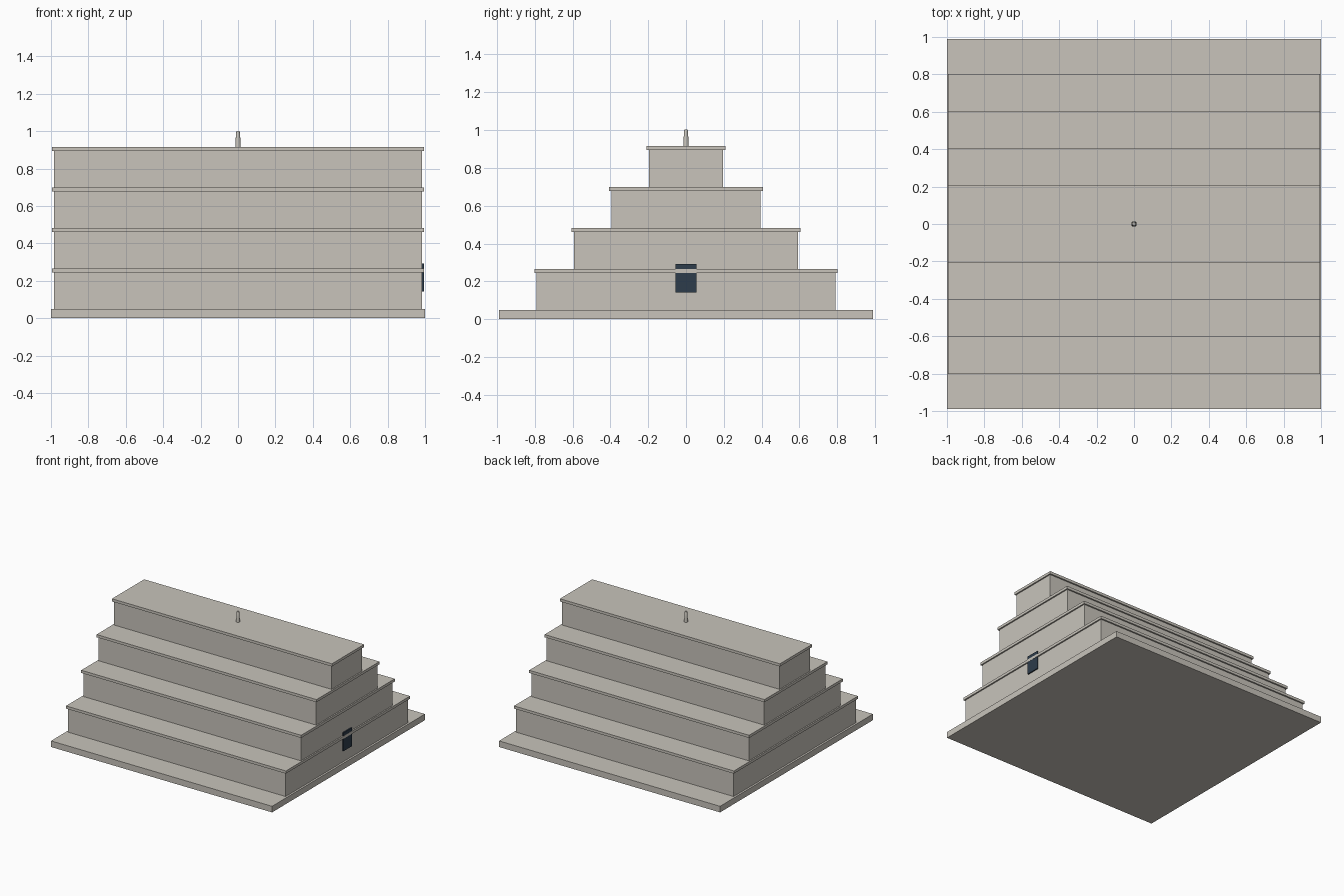
import bpy
import bmesh

if "Cube" in bpy.data.objects:
    bpy.data.objects.remove(bpy.data.objects["Cube"])


def material(name, rgb):
    m = bpy.data.materials.new(name)
    m.diffuse_color = (*rgb, 1.0)
    m.use_nodes = True
    m.node_tree.nodes["Principled BSDF"].inputs["Base Color"].default_value = m.diffuse_color
    return m


stone = material("pale_stone", (0.578, 0.552, 0.497))
dark = material("dark_blue_opening", (0.026, 0.045, 0.070))


def finish(name, bm, mat):
    mesh = bpy.data.meshes.new(name)
    bm.to_mesh(mesh)
    bm.free()
    mesh.materials.append(mat)
    obj = bpy.data.objects.new(name, mesh)
    bpy.context.collection.objects.link(obj)
    return obj


def box(name, x0, x1, y0, y1, z0, z1, mat):
    bm = bmesh.new()
    bmesh.ops.create_cube(bm, size=1)
    for v in bm.verts:
        v.co.x = x1 if v.co.x > 0 else x0
        v.co.y = y1 if v.co.y > 0 else y0
        v.co.z = z1 if v.co.z > 0 else z0
    return finish(name, bm, mat)


# Ground slab
BASE = 0.05
box("base_slab", -1, 1, -0.988, 0.988, 0, BASE, stone)

# Four stepped tiers, each a wall block under a thin overhanging ledge
STEP, LEDGE = 0.2165, 0.022
for i, half in enumerate((0.79, 0.593, 0.395, 0.196)):
    z0 = BASE + i * STEP
    z1 = z0 + STEP
    box(f"tier_wall_{i + 1}", -0.984, 0.984, -half, half, z0, z1 - LEDGE, stone)
    lip = half + 0.012
    box(f"tier_ledge_{i + 1}", -0.995, 0.995, -lip, lip, z1 - LEDGE, z1, stone)

# Dark doorway plates on the right end, below and above the first ledge
ledge_top = BASE + STEP
box("doorway_lower", 0.984, 0.9935, -0.056, 0.056, 0.142, ledge_top - LEDGE, dark)
box("doorway_upper", 0.984, 0.9935, -0.056, 0.056, ledge_top, 0.293, dark)

# Small tapered finial on the roof, with a rounded-off tip
top = BASE + 4 * STEP
bm = bmesh.new()
rings = []
for r, z in ((0.0145, top), (0.0125, 0.96), (0.0095, 0.996), (0.007, 1.002)):
    ring = bmesh.ops.create_circle(bm, segments=16, radius=r)["verts"]
    for v in ring:
        v.co.z = z
    rings.append(ring)
for a, b in zip(rings, rings[1:]):
    for k in range(16):
        n = (k + 1) % 16
        bm.faces.new((a[k], a[n], b[n], b[k]))
bm.faces.new(rings[-1])
bm.faces.new(rings[0])
bmesh.ops.recalc_face_normals(bm, faces=bm.faces)
finial = finish("roof_finial", bm, stone)
bpy.context.view_layer.objects.active = finial
finial.select_set(True)
bpy.ops.object.shade_smooth_by_angle()
